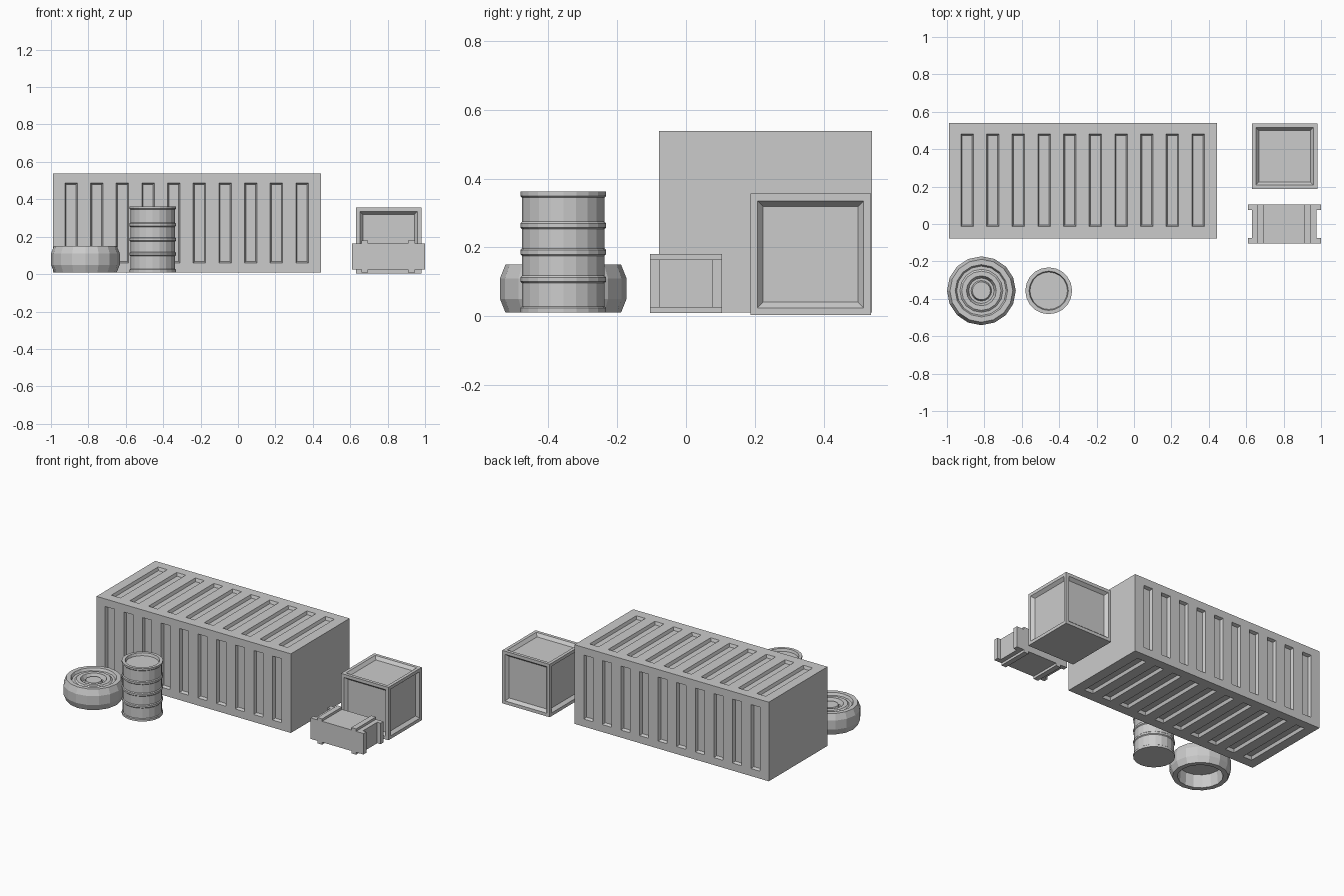
import bpy, bmesh, math
from mathutils import Vector

if "Cube" in bpy.data.objects:
    bpy.data.objects.remove(bpy.data.objects["Cube"])


def finish(bm, name):
    bmesh.ops.recalc_face_normals(bm, faces=bm.faces)
    mesh = bpy.data.meshes.new(name)
    bm.to_mesh(mesh)
    bm.free()
    obj = bpy.data.objects.new(name, mesh)
    bpy.context.collection.objects.link(obj)
    return obj


def add_box(bm, lo, hi):
    lo, hi = Vector(lo), Vector(hi)
    verts = bmesh.ops.create_cube(bm, size=1)["verts"]
    for v in verts:
        v.co = Vector((lo[i] + (v.co[i] + 0.5) * (hi[i] - lo[i]) for i in range(3)))


def cut(bm, axis, value):
    normal, point = Vector((0, 0, 0)), Vector((0, 0, 0))
    normal[axis], point[axis] = 1, value
    geom = bm.verts[:] + bm.edges[:] + bm.faces[:]
    bmesh.ops.bisect_plane(bm, geom=geom, plane_co=point, plane_no=normal)


def lathe(name, profile, sides, x, y):
    # Profile is (radius, height); a zero radius becomes one pole vertex.
    bm = bmesh.new()
    rings = []
    for r, z in profile:
        n = sides if r > 0 else 1
        rings.append([bm.verts.new((x + r * math.cos(2 * math.pi * i / sides),
                                    y + r * math.sin(2 * math.pi * i / sides), z))
                      for i in range(n)])
    for a, b in zip(rings, rings[1:]):
        for i in range(sides):
            j = (i + 1) % sides
            corners = [a[i % len(a)], a[j % len(a)], b[j % len(b)], b[i % len(b)]]
            bm.faces.new(list(dict.fromkeys(corners)))
    return finish(bm, name)


# Shipping container: ten tapered slots on each long face, plain ends
bm = bmesh.new()
add_box(bm, (-0.99, -0.078, 0.01), (0.445, 0.541, 0.538))
first, pitch, width = -0.926, 0.1372, 0.067
for i in range(10):
    cut(bm, 0, first + i * pitch)
    cut(bm, 0, first + i * pitch + width)
for axis, value in ((1, -0.013), (1, 0.48), (2, 0.06), (2, 0.487)):
    cut(bm, axis, value)
bm.normal_update()
slots = []
for f in bm.faces:
    c = f.calc_center_median()
    in_slot = (c.x - first) > 0 and (c.x - first) % pitch < width
    middle = (0.06 < c.z < 0.487) if abs(f.normal.y) > 0.5 else (-0.013 < c.y < 0.48)
    if in_slot and middle and abs(f.normal.x) < 0.5:
        slots.append(f)
bmesh.ops.inset_individual(bm, faces=slots, thickness=0.01, depth=-0.02)
finish(bm, "container")

# Large crate: framed, sunken panels on the sides and lid
bm = bmesh.new()
add_box(bm, (0.63, 0.187, 0.003), (0.98, 0.538, 0.356))
bm.normal_update()
panels = [f for f in bm.faces if f.normal.z > -0.5]
bmesh.ops.inset_individual(bm, faces=panels, thickness=0.03)
bmesh.ops.inset_individual(bm, faces=panels, thickness=0.023, depth=-0.02)
finish(bm, "large_crate")

# Small crate: body, overhanging side planks, and cross battens
bm = bmesh.new()
add_box(bm, (0.63, -0.08, 0.025), (0.975, 0.08, 0.165))
finish(bm, "small_crate_body")
for side, y in (("front", -0.105), ("back", 0.075)):
    bm = bmesh.new()
    add_box(bm, (0.61, y, 0.025), (1.0, y + 0.03, 0.165))
    finish(bm, "small_crate_plank_" + side)
for side, x in (("left", 0.66), ("right", 0.91)):
    for level, z in (("bottom", 0.009), ("top", 0.165)):
        bm = bmesh.new()
        add_box(bm, (x, -0.105, z), (x + 0.035, 0.105, z + 0.016))
        finish(bm, f"small_crate_batten_{side}_{level}")

# Barrel: rolled rims, three ribs, recessed lid
profile = [(0, 0.01), (0.125, 0.01), (0.125, 0.024), (0.12, 0.028)]
for z in (0.107, 0.186, 0.264):
    profile += [(0.12, z - 0.011), (0.125, z - 0.006), (0.125, z + 0.006), (0.12, z + 0.011)]
profile += [(0.12, 0.345), (0.125, 0.35), (0.125, 0.362), (0.105, 0.362), (0.1, 0.345), (0, 0.345)]
lathe("barrel", profile, 20, -0.456, -0.357)

# Tyre lying flat with a stepped hub, hollow underneath
lathe("tyre", [(0, 0.095), (0.13, 0.095), (0.137, 0.01), (0.168, 0.01), (0.184, 0.05),
               (0.184, 0.11), (0.168, 0.15), (0.14, 0.15), (0.132, 0.134), (0.115, 0.134),
               (0.105, 0.142), (0.08, 0.142), (0.068, 0.115), (0.055, 0.115),
               (0.048, 0.135), (0, 0.135)], 16, -0.816, -0.357)
